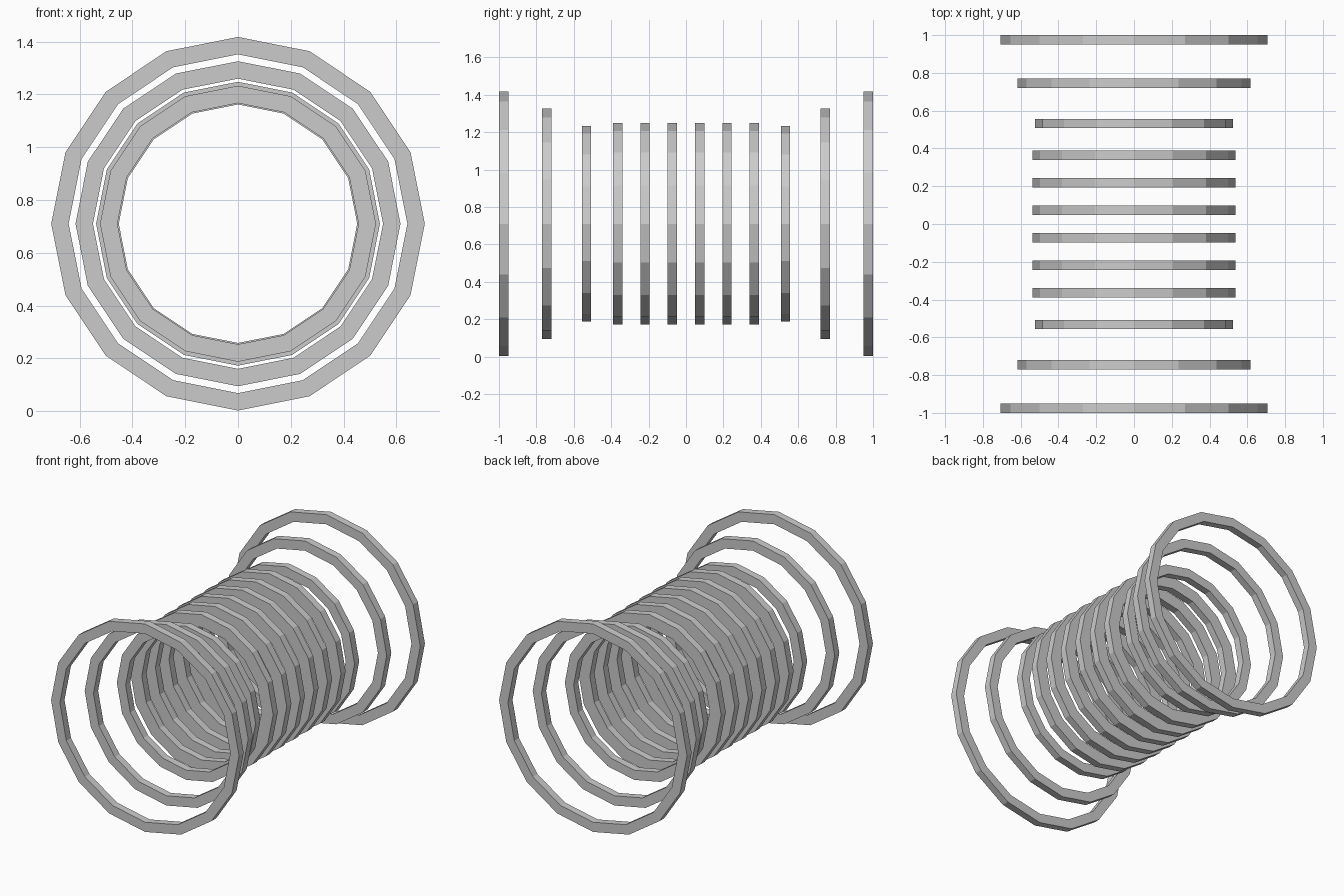
import bpy, bmesh, math

if "Cube" in bpy.data.objects:
    bpy.data.objects.remove(bpy.data.objects["Cube"])

SIDES = 16
CENTRE_Z = 0.71
WIDTH = 0.05

grey = bpy.data.materials.new("light grey")
grey.diffuse_color = (0.6, 0.6, 0.6, 1)
grey.use_nodes = True
grey.node_tree.nodes["Principled BSDF"].inputs["Base Color"].default_value = grey.diffuse_color


def ring(name, y, outer, inner):
    """Flat-sided hoop around the y axis with a rectangular section."""
    bm = bmesh.new()
    section = [(outer, -1), (outer, 1), (inner, 1), (inner, -1)]
    loops = []
    for i in range(SIDES):
        a = 2 * math.pi * i / SIDES
        loops.append([bm.verts.new((r * math.sin(a), s * WIDTH / 2, r * math.cos(a)))
                      for r, s in section])
    for i in range(SIDES):
        p, q = loops[i], loops[(i + 1) % SIDES]
        for k in range(4):
            m = (k + 1) % 4
            bm.faces.new((p[k], p[m], q[m], q[k]))
    bmesh.ops.recalc_face_normals(bm, faces=bm.faces)
    mesh = bpy.data.meshes.new(name)
    bm.to_mesh(mesh)
    bm.free()
    mesh.materials.append(grey)
    obj = bpy.data.objects.new(name, mesh)
    obj.location = (0, y, CENTRE_Z)
    bpy.context.collection.objects.link(obj)


# Hoops mirrored front to back: name, distance from middle, outer and inner radius
HOOPS = [
    ("end_ring", 0.975, 0.708, 0.642),
    ("flare_ring", 0.745, 0.616, 0.550),
    ("neck_ring", 0.532, 0.523, 0.457),
    ("body_ring_outer", 0.365, 0.538, 0.452),
    ("body_ring_middle", 0.219, 0.538, 0.452),
    ("body_ring_inner", 0.073, 0.538, 0.452),
]
for name, y, outer, inner in HOOPS:
    ring(name + "_front", -y, outer, inner)
    ring(name + "_back", y, outer, inner)
